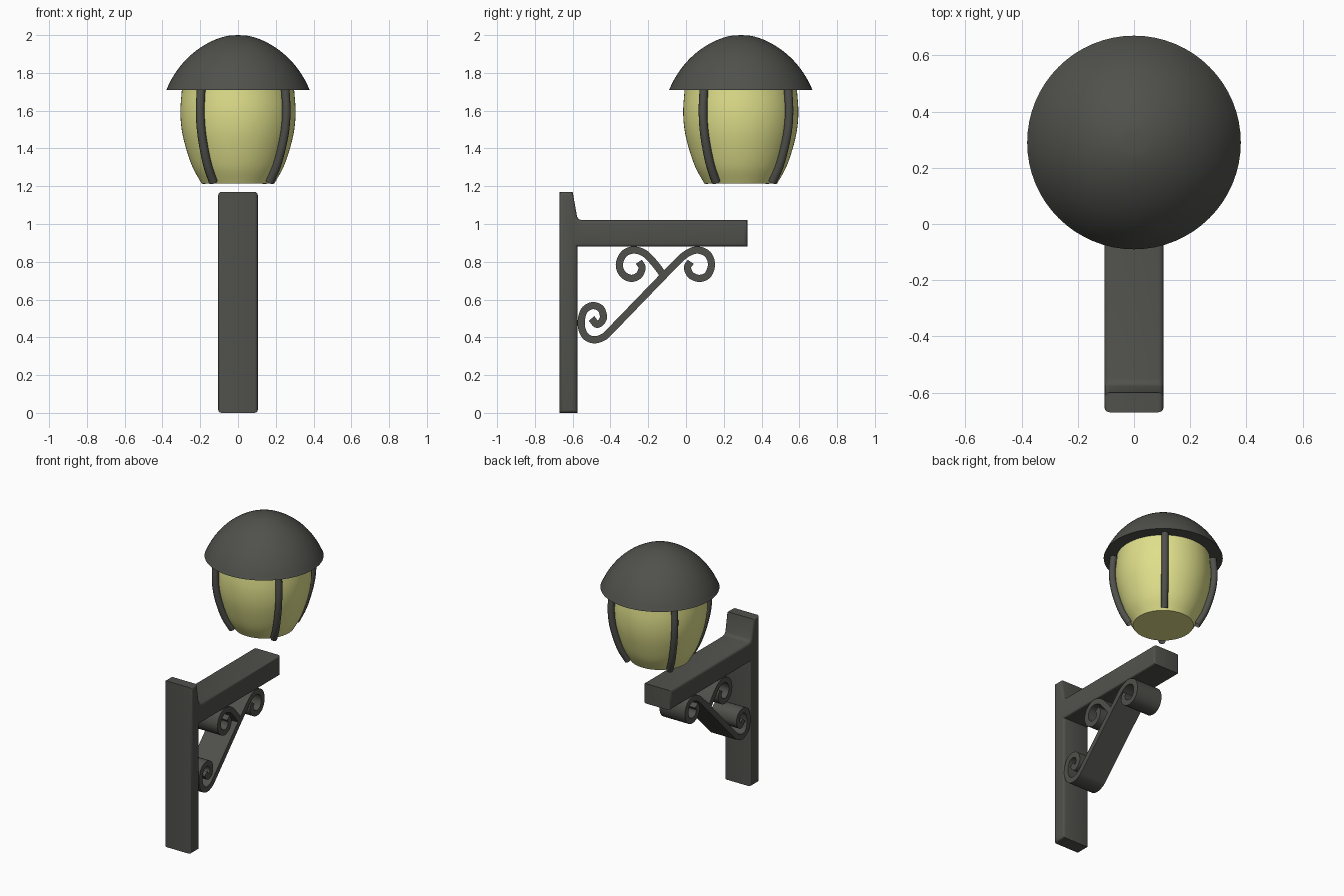
import bpy
import bmesh
from math import radians, pi, sin, cos
from mathutils import Vector

cube = bpy.data.objects.get("Cube")
if cube:
    bpy.data.objects.remove(cube, do_unlink=True)

LAMP_Y = 0.29      # centre of the lantern
HALF = 0.105       # half width of the bracket


def material(name, color):
    mat = bpy.data.materials.new(name)
    mat.use_nodes = True
    mat.diffuse_color = color
    for node in mat.node_tree.nodes:
        if node.type == "BSDF_PRINCIPLED":
            node.inputs["Base Color"].default_value = color
            node.inputs["Roughness"].default_value = 0.6
    return mat


iron = material("dark_iron", (0.08, 0.08, 0.072, 1))
glow = material("yellow_glass", (0.74, 0.74, 0.26, 1))


def add_object(name, data, mat):
    obj = bpy.data.objects.new(name, data)
    bpy.context.collection.objects.link(obj)
    data.materials.append(mat)
    return obj


def finish(name, bm, mat, angle=35):
    """Turn a bmesh into a shaded object."""
    bmesh.ops.recalc_face_normals(bm, faces=bm.faces)
    mesh = bpy.data.meshes.new(name)
    bm.to_mesh(mesh)
    bm.free()
    obj = add_object(name, mesh, mat)
    bpy.ops.object.select_all(action="DESELECT")
    bpy.context.view_layer.objects.active = obj
    obj.select_set(True)
    bpy.ops.object.shade_smooth_by_angle(angle=radians(angle))
    return obj


def smooth_path(points, steps=6):
    """Catmull-Rom curve through 2D points given in hundredths."""
    pts = [Vector(p) / 100 for p in points]
    pts = [2 * pts[0] - pts[1]] + pts + [2 * pts[-1] - pts[-2]]
    out = []
    for a, b, c, d in zip(pts, pts[1:], pts[2:], pts[3:]):
        for i in range(steps):
            t = i / steps
            out.append(b + (c - a) * t / 2
                       + (2 * a - 5 * b + 4 * c - d) * t * t / 2
                       + (3 * b - a - 3 * c + d) * t ** 3 / 2)
    return out + [pts[-2]]


def lathe(name, profile, mat, segments=64):
    """Revolve an (r, z) profile about the lantern axis."""
    bm = bmesh.new()
    verts = [bm.verts.new((r, LAMP_Y, z)) for r, z in profile]
    edges = [bm.edges.new(pair) for pair in zip(verts, verts[1:])]
    bmesh.ops.spin(bm, geom=verts + edges, cent=(0, LAMP_Y, 0), axis=(0, 0, 1),
                   angle=2 * pi, steps=segments)
    bmesh.ops.remove_doubles(bm, verts=bm.verts, dist=0.0005)
    return finish(name, bm, mat)


def ribbon(name, points, half_width=0.1, thickness=0.038):
    """Flat iron strip following a (y, z) path."""
    bm = bmesh.new()
    path = smooth_path(points)
    rows = [[bm.verts.new((x, y, z)) for y, z in path]
            for x in (-half_width, half_width)]
    for a, b, c, d in zip(rows[0], rows[0][1:], rows[1][1:], rows[1]):
        bm.faces.new((a, b, c, d))
    obj = finish(name, bm, iron, 50)
    solid = obj.modifiers.new("Thickness", "SOLIDIFY")
    solid.thickness = thickness
    solid.offset = 0
    # keep the smooth-by-angle step after the thickness, if it is a modifier
    obj.modifiers.move(len(obj.modifiers) - 1, 0)
    bpy.ops.object.modifier_apply(modifier=solid.name)
    bpy.ops.object.shade_smooth_by_angle(angle=radians(50))


# Wall plate and arm: one side outline, extruded, rounded along both sides
outline = [(-.67, 0), (-.575, 0), (-.575, .88), (.325, .88), (.325, 1.02),
           (-.55, 1.02), (-.567, 1.025), (-.577, 1.04), (-.6, 1.17), (-.67, 1.17)]
bm = bmesh.new()
side = bm.faces.new([bm.verts.new((-HALF, y, z)) for y, z in outline])
result = bmesh.ops.extrude_face_region(bm, geom=[side], use_keep_orig=True)
moved = [v for v in result["geom"] if isinstance(v, bmesh.types.BMVert)]
bmesh.ops.translate(bm, verts=moved, vec=(2 * HALF, 0, 0))
bmesh.ops.recalc_face_normals(bm, faces=bm.faces)
rim = [e for e in bm.edges if abs(e.verts[0].co.x - e.verts[1].co.x) < 0.001]
bmesh.ops.bevel(bm, geom=rim, offset=0.018, segments=3, profile=0.5,
                affect="EDGES", clamp_overlap=True)
finish("wall_bracket", bm, iron, 40)

# Scrollwork under the arm
ribbon("main_scroll", [
    (2.5, 80), (.8, 77), (2.5, 73), (7, 71.2), (11.5, 73), (13.5, 78.5),
    (11.5, 84), (6, 86.2), (0, 84), (-7, 77.5), (-24, 60), (-40, 43.5),
    (-44, 40), (-49, 38.7), (-53.5, 41), (-55.5, 47), (-54, 54),
    (-49.5, 56.8), (-45, 55), (-43.8, 50), (-47, 46.8), (-50, 50)])
ribbon("branch_scroll", [
    (-12, 73), (-16.5, 79), (-22, 84.5), (-28, 86.2), (-33, 84), (-35.3, 78.5),
    (-33.5, 73.5), (-29, 71.2), (-24.8, 73), (-23.3, 77), (-25, 80)])

# Lantern: domed cap with flat underside
dome = smooth_path([(0, 200), (6, 199.5), (13, 197.2), (20, 193.3), (26, 188.5),
                    (31, 183), (35, 177), (37.5, 172), (38, 171)], 4)
lathe("lantern_cap", dome + [Vector((0, 1.71))], iron)

# Glass bowl with flat bottom
body = [(29.7, 171.5), (30.5, 160), (29.8, 150), (27.5, 140), (24, 130), (19.3, 121.5)]
lathe("glass_bowl", smooth_path(body) + [Vector((0, 1.215))], glow)

# Four iron ribs over the glass
for i in range(4):
    angle = radians(-38 + 90 * i)
    curve = bpy.data.curves.new("rib", "CURVE")
    curve.dimensions = "3D"
    curve.bevel_depth = 0.023
    curve.bevel_resolution = 3
    path = smooth_path([(r + 2, z) for r, z in body], 4)
    spline = curve.splines.new("POLY")
    spline.points.add(len(path) - 1)
    for point, (r, z) in zip(spline.points, path):
        point.co = (r * cos(angle), LAMP_Y + r * sin(angle), z + 0.007, 1)
    spline.use_smooth = True
    add_object(f"lantern_rib_{i + 1}", curve, iron)
